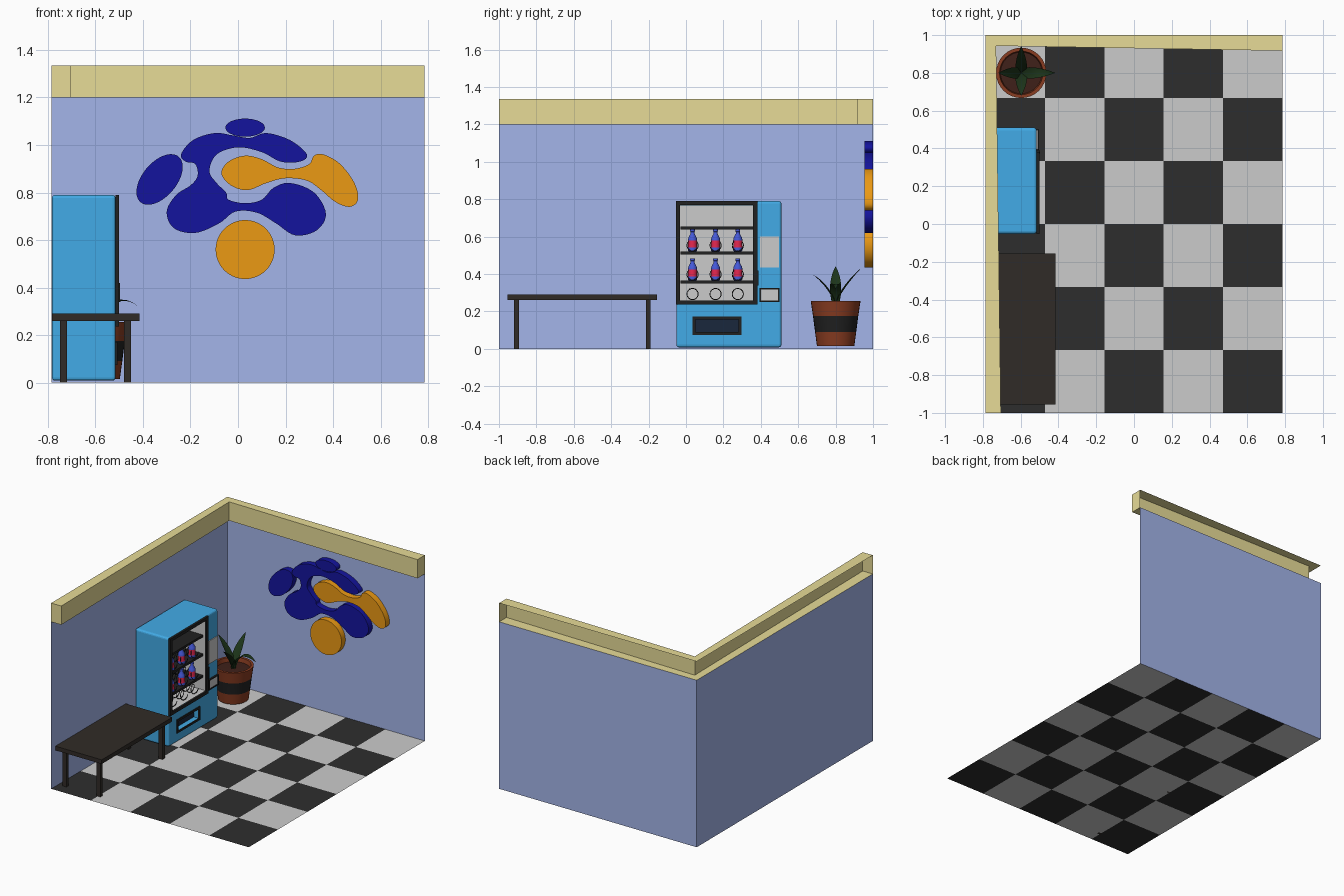
import bpy, bmesh, math
from mathutils import Vector

if "Cube" in bpy.data.objects:
    bpy.data.objects.remove(bpy.data.objects["Cube"])

mats = {}
COL = dict(black=(.015, .015, .015), tile_dark=(.027, .027, .027), tile_light=(.78, .78, .78),
           wall=(.37, .46, .82), trim=(.8, .71, .31), blue=(.055, .41, .8), grey=(.75, .75, .75),
           navy=(.007, .007, .34), orange=(.83, .32, .007), wood=(.03, .024, .02),
           clay=(.25, .045, .015), soil=(.05, .015, .01), leaf=(.012, .035, .01),
           slot=(.01, .02, .045), bottle=(.06, .1, .7), label=(.8, .02, .08))


def mat(name):
    if name not in mats:
        mats[name] = bpy.data.materials.new(name)
        mats[name].diffuse_color = (*COL[name], 1)
    return mats[name]


def mesh(name, verts, faces, colors, idx=None, smooth=False):
    me = bpy.data.meshes.new(name)
    me.from_pydata(verts, [], faces)
    for c in colors.split():
        me.materials.append(mat(c))
    if idx:
        me.polygons.foreach_set("material_index", idx)
    ob = bpy.data.objects.new(name, me)
    bpy.context.collection.objects.link(ob)
    if smooth:
        bpy.ops.object.select_all(action='DESELECT')
        ob.select_set(True)
        bpy.context.view_layer.objects.active = ob
        bpy.ops.object.shade_smooth_by_angle(angle=math.radians(40))
    return ob


def boxes(name, color, *bounds):
    verts, faces = [], []
    for x0, x1, y0, y1, z0, z1 in bounds:
        n = len(verts)
        verts += [(x, y, z) for z in (z0, z1) for x, y in ((x0, y0), (x1, y0), (x1, y1), (x0, y1))]
        faces += [[n + i for i in f] for f in ((3, 2, 1, 0), (4, 5, 6, 7), (0, 1, 5, 4),
                                               (1, 2, 6, 5), (2, 3, 7, 6), (3, 0, 4, 7))]
    return mesh(name, verts, faces, color)


def lathe(name, profile, colors, bands, loc, n=32):
    """Spin (radius, z) points; bands gives the material index of each ring."""
    verts, faces, idx = [], [], []
    for r, z in profile:
        verts += [(loc[0] + r * math.cos(math.tau * i / n), loc[1] + r * math.sin(math.tau * i / n),
                   loc[2] + z) for i in range(n)]
    for k, b in enumerate(bands):
        for i in range(n):
            j = (i + 1) % n
            faces.append((k * n + i, k * n + j, (k + 1) * n + j, (k + 1) * n + i))
            idx.append(b)
    last = (len(profile) - 1) * n
    faces += [list(range(n))[::-1], list(range(last, last + n))]
    idx += [bands[0], bands[-1]]
    return mesh(name, verts, faces, colors, idx, True)


def blob(name, pts, color, steps=6):
    """Raised wall shape: closed smooth outline through (x, z) points in hundredths."""
    p = [Vector(q) / 100 for q in pts]
    out = []
    for i in range(len(p)):
        a, b, c, d = (p[(i + k) % len(p)] for k in (-1, 0, 1, 2))
        for s in range(steps):
            t = s / steps
            out.append(.5 * (2 * b + (c - a) * t + (2 * a - 5 * b + 4 * c - d) * t * t
                             + (3 * b - a - 3 * c + d) * t ** 3))
    if sum(u.x * v.y - v.x * u.y for u, v in zip(out, out[1:] + out[:1])) < 0:
        out.reverse()
    n = len(out)
    verts = [(q.x, .955, q.y) for q in out] + [(q.x, .999, q.y) for q in out]
    faces = [list(range(n))] + [((i + 1) % n, i, n + i, n + (i + 1) % n) for i in range(n)]
    return mesh(name, verts, faces, color, smooth=True)


def ellipse(cx, cz, rx, rz, deg=0, n=12):
    c, s = math.cos(math.radians(deg)), math.sin(math.radians(deg))
    e = [(rx * math.cos(math.tau * i / n), rz * math.sin(math.tau * i / n)) for i in range(n)]
    return [(cx + u * c - v * s, cz + u * s + v * c) for u, v in e]


# checkered floor
X, Y = .785, 1.0
fv = [(-X + 2 * X * i / 5, -Y + 2 * Y * j / 6, 0) for j in range(7) for i in range(6)]
cells = [(i, j) for j in range(6) for i in range(5)]
mesh("floor", fv, [(j * 6 + i, j * 6 + i + 1, j * 6 + i + 7, j * 6 + i + 6) for i, j in cells],
     "tile_dark tile_light", [(i + j) % 2 for i, j in cells])

# walls
mesh("left_wall", [(-X, -Y, 0), (-X, Y, 0), (-X, Y, 1.2), (-X, -Y, 1.2)], [(0, 1, 2, 3)], "wall")
mesh("back_wall", [(-X, Y, 0), (X, Y, 0), (X, Y, 1.2), (-X, Y, 1.2)], [(0, 1, 2, 3)], "wall")

# top trim, open towards the outside
plan = [(-X, -Y), (-X, Y), (X, Y), (X, .917), (-.73, .943), (-.705, -Y)]
mesh("top_trim", [(x, y, z) for z in (1.2, 1.335) for x, y in plan],
     [(0, 1, 4, 5), (1, 2, 3, 4), (11, 10, 7, 6), (10, 9, 8, 7),
      (2, 8, 9, 3), (3, 9, 10, 4), (4, 10, 11, 5), (5, 11, 6, 0)], "trim")

# raised wall art
blob("art_top_oval", ellipse(3, 107.3, 8.3, 3.8), "navy")
blob("art_left_oval", ellipse(-33, 85.5, 12.5, 7.2, 50), "navy")
blob("art_disc", ellipse(3, 56, 12.4, 12.4, n=16), "orange")
blob("art_double_arch", [(-24, 96), (-19, 102), (-10, 105), (-2, 104), (5, 103), (12, 105), (22, 102),
                         (29, 96), (26, 93), (18, 93), (10, 97), (0, 99), (-9, 96), (-12, 89),
                         (-9, 84), (-5, 80), (-4, 77), (3, 75.5), (10, 77), (15, 82), (22, 84),
                         (32, 80), (37, 71), (33, 64), (24, 62), (16, 67), (8, 71.5), (-1, 72),
                         (-8, 67), (-18, 63), (-27, 65), (-30, 72), (-26, 79), (-20, 83),
                         (-17, 87), (-18, 92), (-22, 93)], "navy")
blob("art_dumbbell", [(-7, 88), (-4, 93), (3, 95.5), (10, 94), (17, 90.5), (24, 90), (30, 92),
                      (32, 95.5), (36, 96), (43, 92), (49, 84), (50.5, 77), (47, 74), (41, 76),
                      (35, 81), (29, 85), (20, 86), (12, 84), (4, 81), (-3, 83)], "orange")

# table
boxes("table_top", "wood", (-.783, -.415, -.955, -.155, .26, .29))
boxes("table_legs", "wood", *[(x, x + .03, y, y + .026, 0, .26) for x in (-.75, -.48) for y in (-.92, -.215)])

# vending machine body with display opening and slot
body = boxes("machine_body", "blue", (-.783, -.515, -.052, .51, .008, .79))
bev = body.modifiers.new("bevel", 'BEVEL')
bev.width, bev.segments = .014, 3
for nm, b in (("display_cutter", (-.742, -.4, -.032, .362, .258, .767)),
              ("slot_cutter", (-.6, -.4, .05, .283, .09, .157))):
    cut = boxes(nm, "blue", b)
    bl = body.modifiers.new(nm, 'BOOLEAN')
    bl.object, bl.operation, bl.solver = cut, 'DIFFERENCE', 'EXACT'
    bpy.context.view_layer.objects.active = body
    for m in [m.name for m in body.modifiers]:
        bpy.ops.object.modifier_apply(modifier=m)
    bpy.data.objects.remove(cut)

# display lining: open box facing out
lining = boxes("display_lining", "grey", (-.741, -.514, -.031, .361, .259, .766))
bm = bmesh.new()
bm.from_mesh(lining.data)
bm.faces.ensure_lookup_table()
bmesh.ops.delete(bm, geom=[bm.faces[3]], context='FACES_ONLY')
bmesh.ops.reverse_faces(bm, faces=bm.faces[:])
bm.to_mesh(lining.data)
bm.free()


def frame(name, y0, y1, z0, z1, t, xb, xf):
    return boxes(name, "black", (xb, xf, y0, y1, z0, z0 + t), (xb, xf, y0, y1, z1 - t, z1),
                 (xb, xf, y0, y0 + t, z0 + t, z1 - t), (xb, xf, y1 - t, y1, z0 + t, z1 - t))


frame("display_frame", -.054, .381, .236, .79, .022, -.515, -.5)
frame("slot_frame", .035, .297, .075, .172, .015, -.516, -.508)
boxes("slot_flap", "slot", (-.56, -.55, .05, .283, .09, .157))
boxes("door_handle", "black", (-.515, -.497, .373, .388, .34, .42))
boxes("control_panel", "grey", (-.516, -.509, .395, .498, .435, .6))
frame("coin_frame", .392, .5, .25, .325, .008, -.516, -.503)
boxes("coin_plate", "grey", (-.516, -.508, .4, .492, .258, .317))
boxes("shelves", "black", *[(-.74, -.53, -.03, .36, z - .016, z) for z in (.655, .52, .365)])

# dispensing coils and bottles
for row, z in enumerate((.52, .365, .26)):
    for col, y in enumerate((.035, .158, .277)):
        cu = bpy.data.curves.new("coil", 'CURVE')
        cu.dimensions, cu.bevel_depth, cu.bevel_resolution = '3D', .0025, 1
        sp = cu.splines.new('POLY')
        sp.points.add(96)
        for i, pt in enumerate(sp.points):
            a = math.tau * i / 16
            pt.co = (-.73 + .2 * i / 96, y + .03 * math.cos(a), z + .033 + .03 * math.sin(a), 1)
        cu.materials.append(mat("black"))
        ob = bpy.data.objects.new(f"coil_{row}_{col}", cu)
        bpy.context.collection.objects.link(ob)
        bpy.ops.object.select_all(action='DESELECT')
        ob.select_set(True)
        bpy.context.view_layer.objects.active = ob
        bpy.ops.object.convert(target='MESH')
        if row < 2:
            lathe(f"bottle_{row}_{col}",
                  [(.02, .001), (.025, .006), (.025, .022), (.023, .04), (.025, .06), (.022, .075),
                   (.011, .095), (.011, .106), (.013, .107), (.013, .117)],
                  "bottle label", [0, 0, 1, 1, 0, 0, 0, 0, 0], (-.56, y, z), 16)

# plant pot with dark band and soil
PC = (-.597, .8, 0)
lathe("plant_pot", [(.1, .016), (.11, .09), (.121, .175), (.133, .255), (.115, .255), (.11, .225), (.001, .23)],
      "clay black soil", [0, 1, 0, 0, 0, 2], PC)


def leaf(name, ang, reach, height, droop, n=10):
    d = Vector((math.cos(ang), math.sin(ang), 0))
    s = Vector((-d.y, d.x, 0))
    verts, faces = [], []
    for i in range(n + 1):
        t = i / n
        c = Vector(PC) + d * (reach * t ** 1.4) + Vector((0, 0, .225 + height * (t - droop * t ** 3)))
        w = .03 * math.sin(math.pi * (.14 + .86 * t)) ** .8 if i < n else .001
        up = Vector((0, 0, w * .25)) - d * w * .2
        verts += [c - s * w + up, c, c + s * w + up]
    for i in range(n):
        for k in (0, 1):
            faces.append((i * 3 + k, i * 3 + k + 1, i * 3 + k + 4, i * 3 + k + 3))
    mesh(name, verts, faces, "leaf", smooth=True)


# curved leaves
for k, (reach, height, droop) in enumerate([(.178, .24, .6), (.14, .21, 0), (.12, .215, 0), (.12, .19, .1)]):
    leaf(f"leaf_{k}", math.pi / 2 * k, reach, height, droop)

for m in bpy.data.materials:
    if m.users and not m.is_grease_pencil:
        m.use_nodes = True
        m.node_tree.nodes["Principled BSDF"].inputs["Base Color"].default_value = m.diffuse_color
